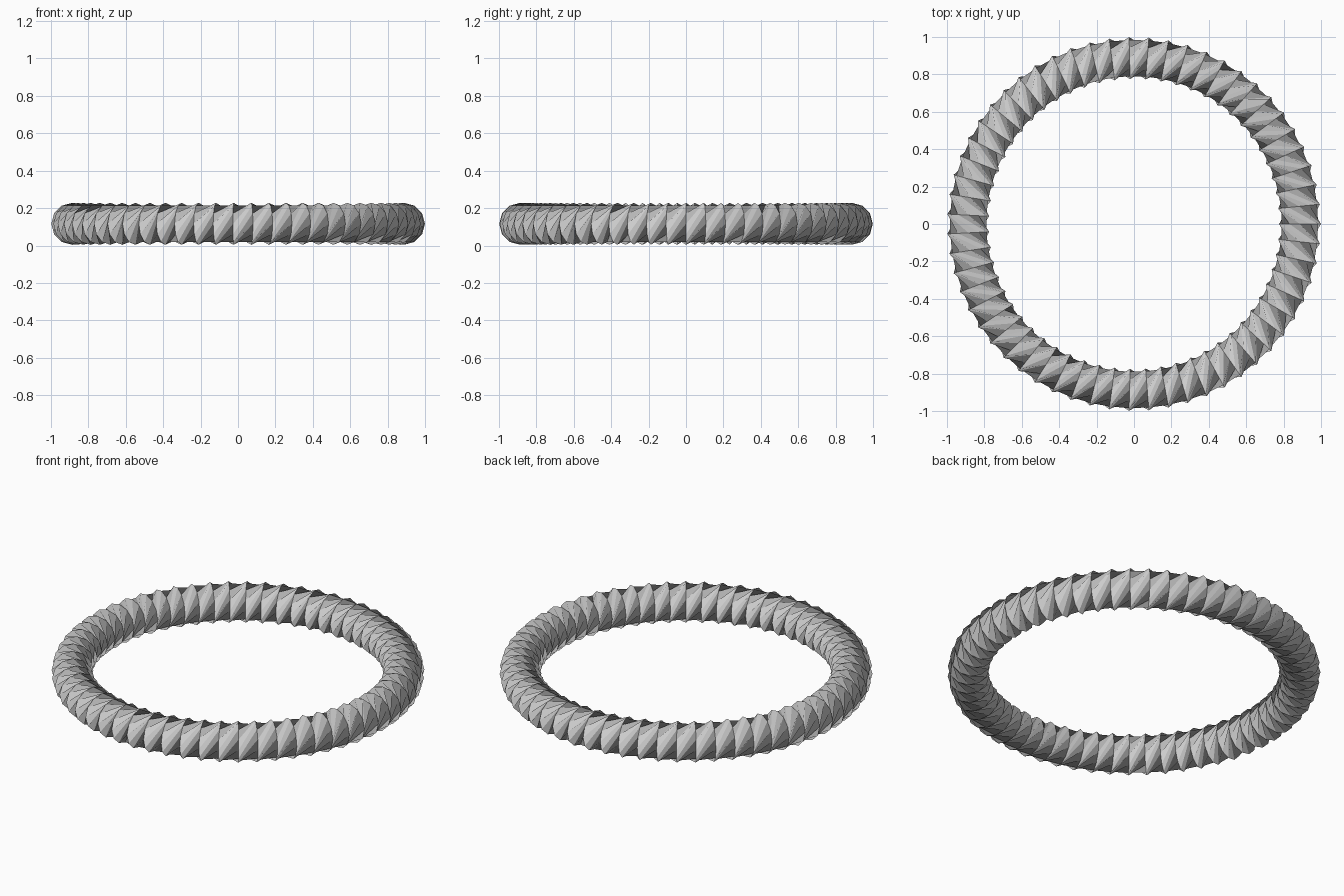
import bpy
from math import cos, sin, tau

if "Cube" in bpy.data.objects:
    bpy.data.objects.remove(bpy.data.objects["Cube"])

RINGS = 59      # sharp circular ridges around the loop
SIDES = 12      # sides of each cross-section
SHIFT = 3       # each band twists a quarter turn, pinching its waist
MAJOR, MINOR, HEIGHT = 0.887, 0.112, 0.116

# ridge vertices
verts = []
for j in range(RINGS):
    u = tau * j / RINGS
    for i in range(SIDES):
        v = tau * i / SIDES
        d = MAJOR + MINOR * cos(v)
        verts.append((d * cos(u), d * sin(u), HEIGHT + MINOR * sin(v)))


def idx(j, i):
    return (j % RINGS) * SIDES + i % SIDES


# twisted bands between neighbouring ridges
faces = [(idx(j, i), idx(j + 1, i + SHIFT), idx(j + 1, i + SHIFT + 1), idx(j, i + 1))
         for j in range(RINGS) for i in range(SIDES)]

mesh = bpy.data.meshes.new("twisted_ring")
mesh.from_pydata(verts, [], faces)
mesh.update()
ring = bpy.data.objects.new("twisted_ring", mesh)
bpy.context.collection.objects.link(ring)
